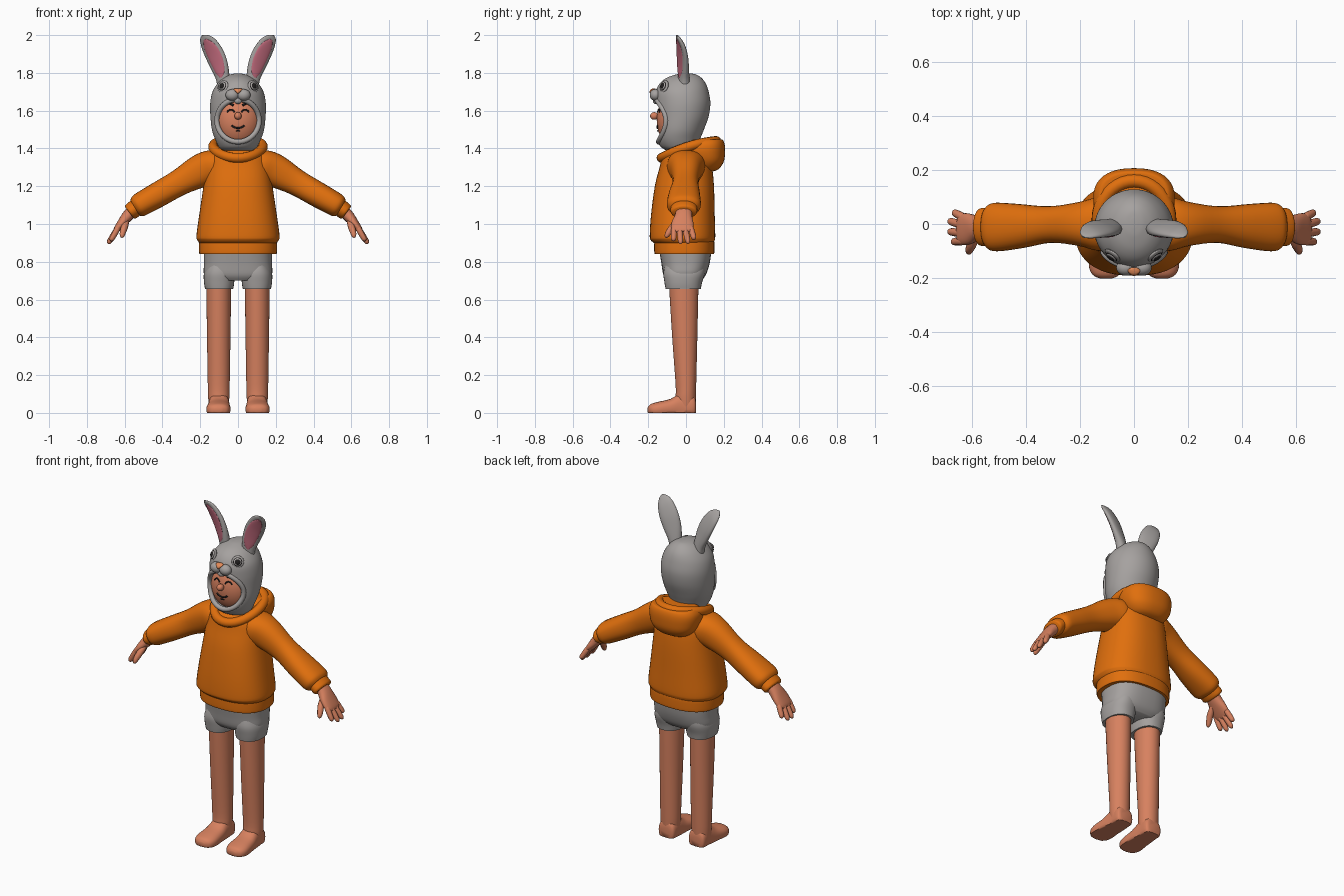
import bpy, bmesh, math
from mathutils import Vector

if "Cube" in bpy.data.objects:
    bpy.data.objects.remove(bpy.data.objects["Cube"])

X, Y, Z = Vector((1, 0, 0)), Vector((0, 1, 0)), Vector((0, 0, 1))


def material(name, rgb):
    m = bpy.data.materials.new(name)
    m.diffuse_color = (*rgb, 1)
    m.use_nodes = True
    m.node_tree.nodes["Principled BSDF"].inputs["Base Color"].default_value = m.diffuse_color
    return m


ORANGE = material("orange_knit", (0.75, 0.16, 0.004))
GREY = material("grey_fabric", (0.38, 0.36, 0.35))
SKIN = material("skin", (0.68, 0.22, 0.115))
PINK = material("ear_pink", (0.55, 0.15, 0.21))
DARK = material("dark", (0.015, 0.013, 0.013))
PEACH = material("peach_nose", (0.78, 0.26, 0.1))


def finish(ob, mat, angle=50):
    ob.data.materials.clear()
    ob.data.materials.append(mat)
    bpy.ops.object.select_all(action='DESELECT')
    ob.select_set(True)
    bpy.context.view_layer.objects.active = ob
    bpy.ops.object.shade_smooth_by_angle(angle=math.radians(angle))
    return ob


def spline(a, b, c, d, t):
    return 0.5 * (2 * b + (c - a) * t + (2 * a - 5 * b + 4 * c - d) * t * t
                  + (3 * b - a - 3 * c + d) * t ** 3)


def loft(name, rows, mat, side=Y, axis=None, power=2.0, n=32, steps=4, floor=False):
    """Rows are x, y, z, radius along side, radius across it."""
    p, rings = [rows[0], *rows, rows[-1]], []
    for i in range(len(rows) - 1):
        for k in range(steps + (i == len(rows) - 2)):
            rings.append([spline(*(p[i + j][q] for j in range(4)), k / steps)
                          for q in range(5)])
    bm, loops = bmesh.new(), []
    for i, r in enumerate(rings):
        c = Vector(r[:3])
        t = axis or (Vector(rings[min(i + 1, len(rings) - 1)][:3])
                     - Vector(rings[max(i - 1, 0)][:3])).normalized()
        v = t.cross(side).normalized()
        u = v.cross(t)
        loop = []
        for k in range(n):
            a = 2 * math.pi * k / n
            ca, sa = math.cos(a), math.sin(a)
            co = (c + u * math.copysign(abs(ca) ** (2 / power), ca) * max(r[3], .001)
                  + v * math.copysign(abs(sa) ** (2 / power), sa) * max(r[4], .001))
            if floor:
                co.z = max(co.z, 0)
            loop.append(bm.verts.new(co))
        loops.append(loop)
    for a, b in zip(loops, loops[1:]):
        for k in range(n):
            bm.faces.new((a[k], a[(k + 1) % n], b[(k + 1) % n], b[k]))
    bm.faces.new(loops[0])
    bm.faces.new(loops[-1])
    bmesh.ops.recalc_face_normals(bm, faces=bm.faces)
    me = bpy.data.meshes.new(name)
    bm.to_mesh(me)
    bm.free()
    ob = bpy.data.objects.new(name, me)
    bpy.context.collection.objects.link(ob)
    return finish(ob, mat)


def upright(name, rows, mat, x=0, **kw):
    """Rows are z, front y, back y, half width."""
    return loft(name, [(x, (f + b) / 2, z, (b - f) / 2, w) for z, f, b, w in rows],
                mat, axis=Z, **kw)


def ball(name, loc, scale, mat, rot=(0, 0, 0), seg=20):
    bpy.ops.mesh.primitive_uv_sphere_add(segments=seg, ring_count=seg // 2 + 2,
                                         location=loc, rotation=rot)
    ob = bpy.context.object
    ob.name, ob.scale = name, scale
    return finish(ob, mat)


def tube(name, pts, radius, mat, closed=False):
    cu = bpy.data.curves.new(name, 'CURVE')
    cu.dimensions, cu.bevel_depth, cu.bevel_resolution = '3D', radius, 3
    cu.use_fill_caps = True
    sp = cu.splines.new('POLY')
    sp.points.add(len(pts) - 1)
    for q, co in zip(sp.points, pts):
        q.co = (*co, 1)
    sp.use_cyclic_u = closed
    ob = bpy.data.objects.new(name, cu)
    bpy.context.collection.objects.link(ob)
    bpy.ops.object.select_all(action='DESELECT')
    ob.select_set(True)
    bpy.context.view_layer.objects.active = ob
    bpy.ops.object.convert(target='MESH')
    return finish(bpy.context.object, mat)


# Sweater body, hem, collar and lowered hood
upright("sweater_body", [(.90, -.17, .145, .205), (.915, -.187, .152, .216), (.94, -.192, .155, .22),
        (1.05, -.185, .152, .205), (1.2, -.165, .148, .183), (1.3, -.14, .138, .17),
        (1.36, -.125, .12, .15), (1.39, -.10, .10, .11)], ORANGE, power=2.4, n=48)
upright("sweater_hem", [(.84, -.165, .147, .203), (.85, -.168, .15, .206), (.90, -.168, .15, .206),
        (.912, -.165, .147, .203)], ORANGE, power=2.4, n=48)
collar = []
for i in range(40):
    a = 2 * math.pi * i / 40
    c = math.cos(a)
    collar.append((.132 * math.sin(a), .015 - .145 * c, 1.395 - .045 * c + .015 * math.sin(a) ** 2))
tube("collar", collar, .026, ORANGE, True)
upright("hood_bag", [(1.275, .07, .13, .05), (1.29, .02, .172, .10), (1.33, .0, .2, .135),
        (1.38, -.02, .207, .15), (1.42, -.01, .205, .148), (1.445, .02, .195, .13),
        (1.448, .04, .18, .11)], ORANGE, power=2.4, n=40)

# Shorts
upright("shorts_waist", [(.70, -.10, .08, .13), (.73, -.12, .105, .178), (.79, -.13, .125, .18),
        (.86, -.142, .135, .18)], GREY, power=2.6, n=40)

for s, tag in ((1, "left"), (-1, "right")):
    upright(tag + "_shorts_leg", [(.655, -.108, .078, .074), (.69, -.114, .085, .08),
            (.74, -.12, .10, .08), (.79, -.11, .10, .06)], GREY, x=s * .1, power=2.3)
    # Legs and feet
    upright(tag + "_leg", [(.02, -.05, .05, .05), (.08, -.055, .052, .056), (.15, -.055, .054, .058),
            (.4, -.073, .06, .062), (.68, -.09, .066, .066), (.72, -.09, .066, .066)], SKIN, x=s * .102)
    loft(tag + "_foot", [(s * .1, .053, .03, .035, .03), (s * .1, .04, .035, .052, .06),
         (s * .1, -.02, .035, .054, .075), (s * .102, -.08, .025, .06, .05),
         (s * .104, -.15, .018, .064, .04), (s * .104, -.188, .016, .05, .03),
         (s * .104, -.203, .016, .02, .012)], SKIN, side=X, axis=Y, power=2.4, floor=True)
    # Sleeves and cuffs
    loft(tag + "_sleeve", [(s * x, y, z, u, v) for x, y, z, u, v in (
        (.06, 0, 1.32, .09, .065), (.13, 0, 1.305, .10, .088), (.2, 0, 1.28, .082, .088),
        (.31, -.002, 1.22, .068, .07), (.42, -.008, 1.157, .082, .067),
        (.50, -.011, 1.112, .09, .064), (.53, -.011, 1.094, .086, .06),
        (.545, -.011, 1.085, .07, .048))], ORANGE, power=2.3)
    loft(tag + "_cuff", [(s * x, -.011, z, u, v) for x, z, u, v in (
        (.53, 1.094, .066, .044), (.542, 1.085, .07, .046), (.567, 1.066, .07, .045),
        (.575, 1.06, .062, .038))], ORANGE)
    # Hand, fingers and thumb
    loft(tag + "_palm", [(s * x, y, z, u, v) for x, y, z, u, v in (
        (.555, -.011, 1.075, .042, .03), (.585, -.013, 1.042, .046, .03),
        (.615, -.018, 1.005, .058, .024), (.643, -.02, .97, .057, .017),
        (.652, -.02, .957, .045, .01))], SKIN, n=24, power=2.3)
    for i, (y0, y1, x1, z1) in enumerate(((.024, .044, .67, .918), (-.006, .012, .688, .897),
                                          (-.035, -.028, .688, .895), (-.063, -.066, .674, .91))):
        d = Vector((s * (x1 - .632), y1 - y0, z1 - .985))
        loft(f"{tag}_finger_{i + 1}", [(*(Vector((s * .632, y0, .985)) + d * t), r, r) for t, r in (
            (0, .012), (.2, .0155), (.8, .014), (.95, .009), (1, .003))], SKIN, n=12, steps=3)
    loft(tag + "_thumb", [(s * x, y, z, r, r) for x, y, z, r in (
        (.59, -.035, 1.02, .015), (.6, -.07, .985, .018), (.61, -.092, .955, .016),
        (.614, -.104, .935, .011), (.615, -.108, .928, .003))], SKIN, n=12, steps=3)

# Neck and headpiece
upright("neck", [(1.3, -.09, .08, .09), (1.36, -.1, .075, .085), (1.44, -.1, .07, .085)], SKIN)
head = upright("rabbit_headpiece", [(1.39, -.105, .055, .088), (1.41, -.135, .062, .103),
               (1.45, -.155, .075, .122), (1.5, -.16, .095, .138), (1.57, -.16, .12, .146),
               (1.64, -.162, .129, .147), (1.70, -.16, .12, .135), (1.745, -.138, .104, .108),
               (1.775, -.10, .08, .076), (1.792, -.05, .052, .04), (1.797, -.015, .022, .012)],
               GREY, n=56, steps=6)
bpy.context.view_layer.update()


def front(x, z, out=0.0):
    """Point on the front of the headpiece, pushed out along -y."""
    hit, loc, _, _ = head.ray_cast(Vector((x, -1, z)), Y)
    return Vector((x, (loc.y if hit else -.1) - out, z))


def oval(rx, rz, n=48):
    return [(rx * math.cos(2 * math.pi * i / n), 1.548 + rz * math.sin(2 * math.pi * i / n))
            for i in range(n)]


rim = [front(x, z, -.004) for x, z in oval(.112, .113)]
eyes = [(s, front(s * .08, 1.728)) for s in (-1, 1)]

# Face opening cut through the headpiece
cutter = loft("face_cutter", [(0, -.4, 1.548, .107, .108), (0, -.065, 1.548, .107, .108)],
              GREY, side=X, axis=Y, n=48, steps=1)
cut = head.modifiers.new("face_opening", 'BOOLEAN')
cut.operation, cut.object, cut.solver = 'DIFFERENCE', cutter, 'EXACT'
bpy.context.view_layer.objects.active = head
bpy.ops.object.modifier_apply(modifier=cut.name)
bpy.data.objects.remove(cutter)
finish(head, GREY, 40)
tube("opening_rim", rim, .014, GREY, True)

# Face
FC, FR = Vector((0, -.055, 1.55)), Vector((.122, .1, .145))
ball("face", FC, FR, SKIN, seg=40)


def on_face(x, z, out=.001):
    k = 1 - (x / FR.x) ** 2 - ((z - FC.z) / FR.z) ** 2
    return Vector((x, FC.y - FR.y * math.sqrt(max(k, 0)) - out, z))


def face_arc(name, cx, cz, w, h, r):
    tube(name, [on_face(cx + w * t, cz + h * (1 - t * t)) for t in (i / 6 - 1 for i in range(13))], r, DARK)


for s, tag in ((1, "left"), (-1, "right")):
    face_arc(tag + "_brow", s * .05, 1.628, .026, .010, .006)
    face_arc(tag + "_closed_eye", s * .038, 1.592, .02, .014, .004)
face_arc("smile", 0, 1.522, .034, -.014, .005)
ball("lower_lip_shadow", on_face(0, 1.493), (.012, .005, .004), DARK)
ball("face_nose", (0, -.168, 1.572), (.019, .022, .02), SKIN)

# Rabbit muzzle, nose, teeth and eyes
for s, tag in ((1, "left"), (-1, "right")):
    ball(tag + "_muzzle", (s * .03, -.162, 1.683), (.036, .03, .031), GREY)
ball("muzzle_chin", (0, -.16, 1.653), (.022, .016, .018), GREY)
loft("rabbit_nose", [(0, -.181, 1.69, .008, .003), (0, -.182, 1.7, .012, .012),
     (0, -.174, 1.713, .012, .023), (0, -.167, 1.718, .006, .017)], PEACH, axis=Z, n=16)
for s, p in eyes:
    tag = "left" if s > 0 else "right"
    turn = (math.radians(-18), 0, s * math.radians(38))
    ball(tag + "_eye_socket", p, (.034, .010, .034), GREY, turn)
    ball(tag + "_eye_outline", p + Vector((s * .002, -.004, .001)), (.026, .0085, .026), DARK, turn)
    ball(tag + "_eye_white", p + Vector((s * .003, -.006, .002)), (.022, .0085, .022), GREY, turn)
    ball(tag + "_pupil", p + Vector((s * .005, -.009, .003)), (.016, .0085, .016), DARK, turn)

# Ears with pink linings
for s, tag in ((1, "left"), (-1, "right")):
    face_dir = Vector((s * .42, -.9, 0))
    loft(tag + "_ear", [(s * x, y, z, u, v) for x, y, z, u, v in (
        (.076, -.01, 1.735, .028, .034), (.082, -.012, 1.78, .026, .039), (.1, -.014, 1.84, .022, .05),
        (.125, -.018, 1.9, .019, .054), (.155, -.028, 1.955, .015, .046),
        (.178, -.04, 1.985, .009, .028), (.189, -.048, 1.998, .003, .006))],
        GREY, side=face_dir, n=28, power=2.3)
    loft(tag + "_ear_lining", [(s * x, y, z, u, v) for x, y, z, u, v in (
        (.09, -.033, 1.775, .005, .008), (.094, -.032, 1.80, .007, .025), (.108, -.032, 1.85, .007, .036),
        (.131, -.034, 1.905, .007, .038), (.157, -.04, 1.95, .006, .028),
        (.176, -.047, 1.977, .004, .008))], PINK, side=face_dir, n=24)
